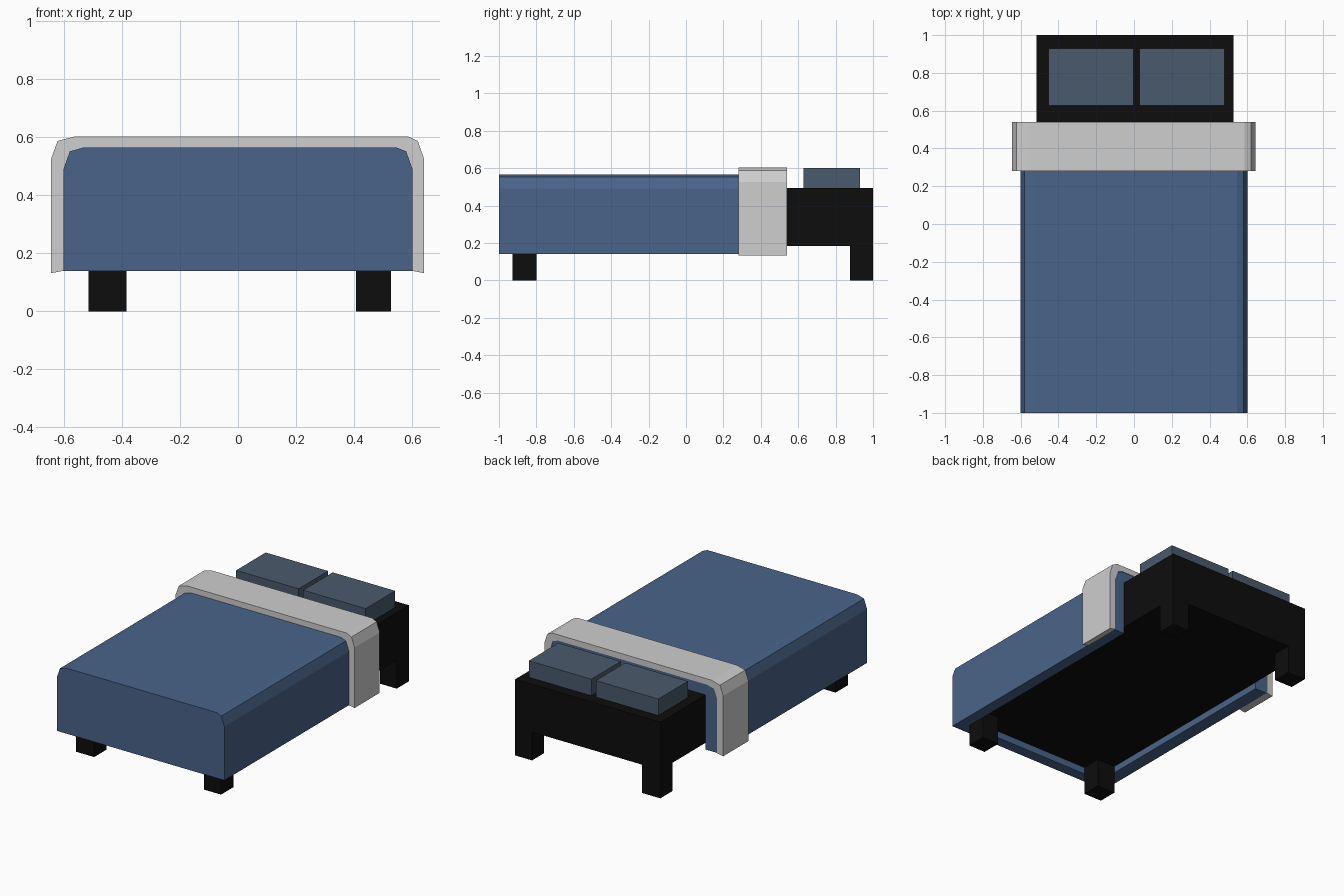
import bpy

if "Cube" in bpy.data.objects:
    bpy.data.objects.remove(bpy.data.objects["Cube"])


def material(name, rgb):
    m = bpy.data.materials.new(name)
    m.diffuse_color = (*rgb, 1)
    m.use_nodes = True
    m.node_tree.nodes["Principled BSDF"].inputs["Base Color"].default_value = m.diffuse_color
    return m


BLUE = material("blanket blue", (0.066, 0.127, 0.25))
GREY = material("sheet grey", (0.62, 0.62, 0.62))
SLATE = material("pillow slate", (0.068, 0.102, 0.15))
BLACK = material("frame black", (0.004, 0.004, 0.004))


def extrude(name, profile, y0, y1, mat):
    """Extrude an anticlockwise (x, z) outline along y into a closed solid."""
    n = len(profile)
    verts = [(x, y, z) for y in (y0, y1) for x, z in profile]
    faces = [tuple(range(n)), tuple(reversed(range(n, 2 * n)))]
    faces += [(i, i + n, (i + 1) % n + n, (i + 1) % n) for i in range(n)]
    mesh = bpy.data.meshes.new(name)
    mesh.from_pydata(verts, [], faces)
    mesh.materials.append(mat)
    ob = bpy.data.objects.new(name, mesh)
    bpy.context.collection.objects.link(ob)
    return ob


def box(name, x0, x1, y0, y1, z0, z1, mat):
    return extrude(name, [(x0, z0), (x1, z0), (x1, z1), (x0, z1)], y0, y1, mat)


# Frame slab and legs
LEFT, RIGHT, FRONT, BACK = -0.516, 0.528, -0.928, 1.0
box("bed_frame", LEFT, RIGHT, FRONT, BACK, 0.184, 0.495, BLACK)
for side, x0, x1 in (("left", LEFT, -0.385), ("right", 0.407, RIGHT)):
    box(f"front_leg_{side}", x0, x1, FRONT, -0.80, 0, 0.184, BLACK)
    box(f"back_leg_{side}", x0, x1, 0.876, BACK, 0, 0.184, BLACK)

# Blanket, hollowed so that it hangs around the frame
over = [(0.602, 0.14), (0.602, 0.49), (0.58, 0.552), (0.545, 0.566),
        (-0.53, 0.566), (-0.58, 0.552), (-0.602, 0.49), (-0.602, 0.14)]
blanket = extrude("blanket", over, -1.0, 0.535, BLUE)
cutter = box("blanket_cutter", LEFT, RIGHT, FRONT, 1.1, 0.0, 0.495, BLUE)
cutter.hide_render = True
cutter.hide_viewport = True
cut = blanket.modifiers.new("hollow", "BOOLEAN")
cut.operation = "DIFFERENCE"
cut.solver = "EXACT"
cut.object = cutter

# Folded sheet band wrapped over the blanket
outer = [(0.642, 0.132), (0.642, 0.525), (0.62, 0.588), (0.585, 0.604),
         (-0.56, 0.604), (-0.622, 0.588), (-0.645, 0.525), (-0.645, 0.132)]
extrude("folded_sheet", outer + over[::-1], 0.28, 0.539, GREY)

# Pillows
for side, x0 in (("left", -0.452), ("right", 0.03)):
    box(f"pillow_{side}", x0, x0 + 0.449, 0.627, 0.93, 0.495, 0.602, SLATE)
